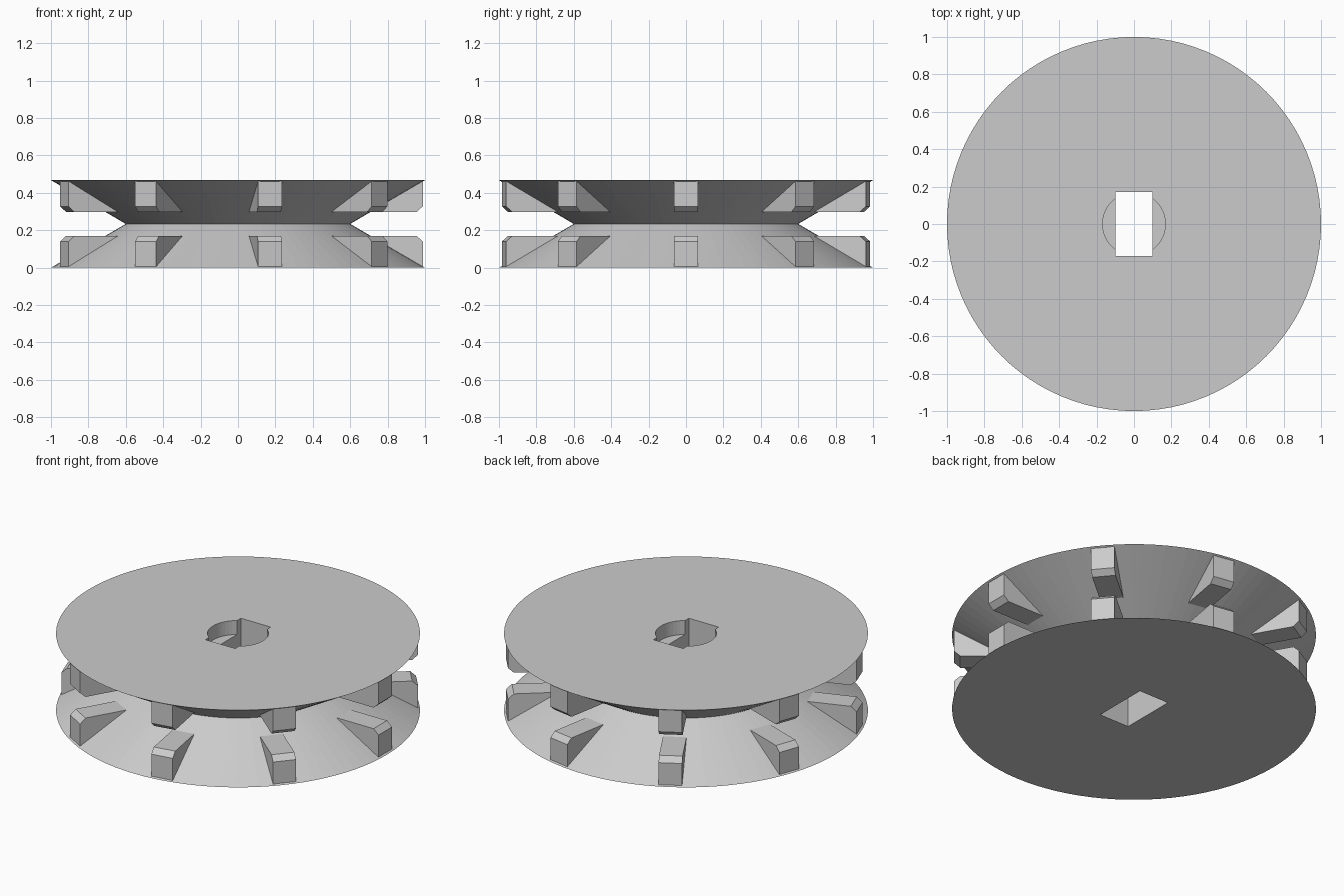
import bpy, bmesh, math
from mathutils import Matrix, Vector

HEIGHT = 0.468
MID = HEIGHT / 2
RIM, WAIST = 1.0, 0.6
SEGMENTS = 96
RIBS = 9

cube = bpy.data.objects.get("Cube")
if cube:
    bpy.data.objects.remove(cube, do_unlink=True)

grey = bpy.data.materials.new("plain grey")
grey.use_nodes = True
colour = (0.6, 0.6, 0.6, 1)
grey.diffuse_color = colour
grey.node_tree.nodes["Principled BSDF"].inputs["Base Color"].default_value = colour


def add_object(name, bm):
    bmesh.ops.recalc_face_normals(bm, faces=bm.faces)
    mesh = bpy.data.meshes.new(name)
    bm.to_mesh(mesh)
    bm.free()
    mesh.materials.append(grey)
    obj = bpy.data.objects.new(name, mesh)
    bpy.context.scene.collection.objects.link(obj)
    return obj


def cut(target, cutter):
    cutter.hide_render = True
    cutter.hide_set(True)
    mod = target.modifiers.new(cutter.name, "BOOLEAN")
    mod.operation = "DIFFERENCE"
    mod.solver = "EXACT"
    mod.object = cutter


# Double-cone wheel body: stacked rings with capped ends
bm = bmesh.new()
rings = []
for radius, z in ((RIM, 0), (WAIST, MID), (RIM, HEIGHT)):
    ring = bmesh.ops.create_circle(bm, segments=SEGMENTS, radius=radius,
                                   matrix=Matrix.Translation((0, 0, z)))["verts"]
    rings.append(ring)
for low, high in zip(rings, rings[1:]):
    for i in range(SEGMENTS):
        j = (i + 1) % SEGMENTS
        bm.faces.new((low[i], low[j], high[j], high[i]))
bm.faces.new(rings[0])
bm.faces.new(rings[-1])
body = add_object("wheel_body", bm)

# Rectangular axle hole straight through
bm = bmesh.new()
bmesh.ops.create_cube(bm, size=1, matrix=Matrix.Translation((0, 0, MID))
                      @ Matrix.Diagonal((0.2, 0.34, 1, 1)))
cut(body, add_object("axle_hole_cutter", bm))

# Round recess in the top face
DEPTH = 0.085
bm = bmesh.new()
bmesh.ops.create_cone(bm, cap_ends=True, segments=48, radius1=0.168, radius2=0.168,
                      depth=2 * DEPTH, matrix=Matrix.Translation((0, 0, HEIGHT)))
cut(body, add_object("recess_cutter", bm))

# Chamfered radial ribs, mirrored between the lower and upper cones
PROFILE = ((0.69, 0.004), (0.988, 0.004), (0.988, 0.14), (0.955, 0.17), (0.69, 0.17))
HALF_WIDTH = 0.065
for side in ("lower", "upper"):
    for n in range(RIBS):
        bm = bmesh.new()
        turn = Matrix.Rotation(math.tau * n / RIBS, 3, "Z")
        points = [(r, z if side == "lower" else HEIGHT - z) for r, z in PROFILE]
        face = bm.faces.new([bm.verts.new(turn @ Vector((r, -HALF_WIDTH, z)))
                             for r, z in points])
        swept = bmesh.ops.extrude_face_region(bm, geom=[face])["geom"]
        bmesh.ops.translate(bm, vec=turn @ Vector((0, 2 * HALF_WIDTH, 0)),
                            verts=[v for v in swept if isinstance(v, bmesh.types.BMVert)])
        add_object(f"{side}_rib_{n + 1}", bm)
